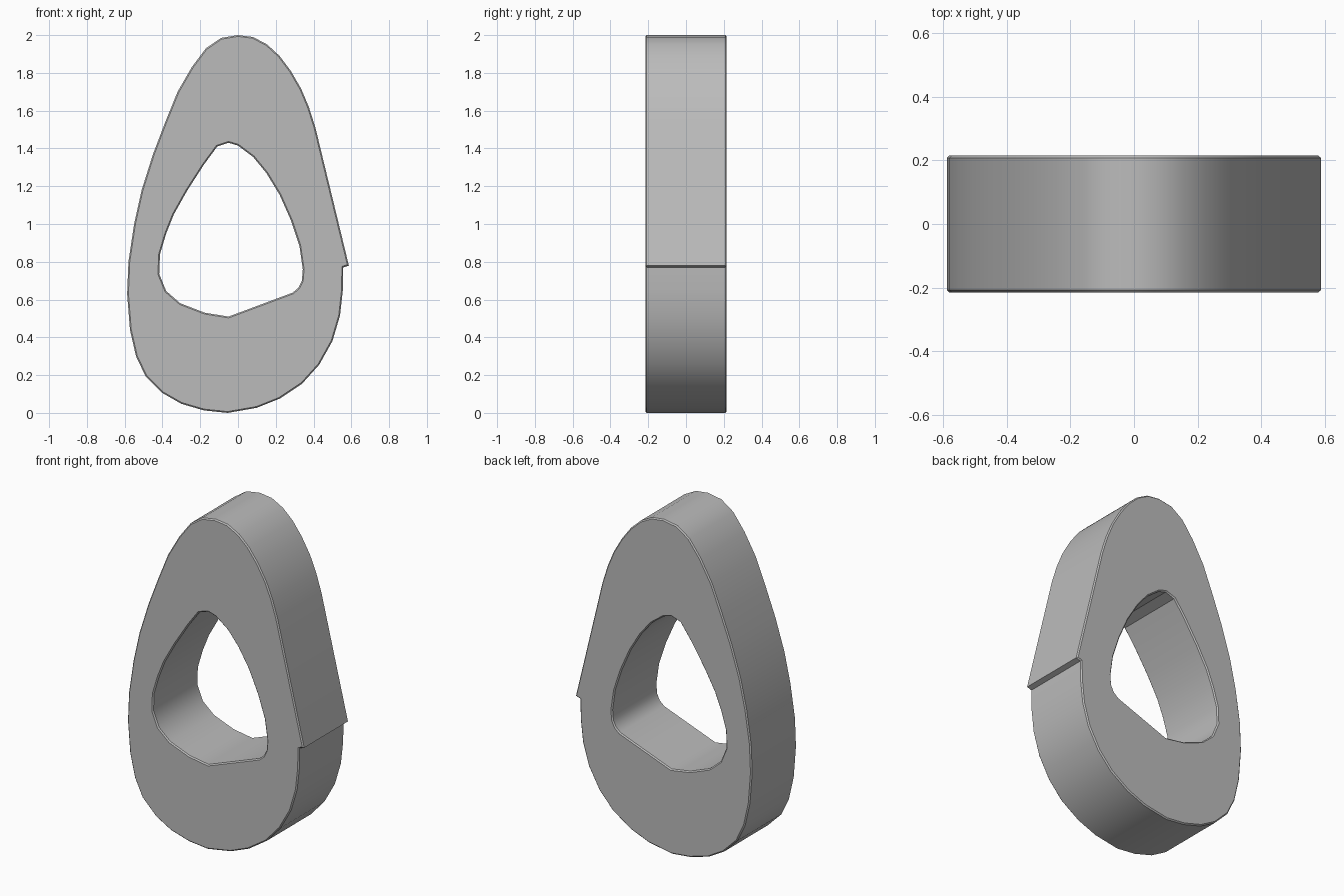
import bpy
import bmesh
import math

default_cube = bpy.data.objects.get("Cube")
if default_cube:
    bpy.data.objects.remove(default_cube, do_unlink=True)

HALF_DEPTH = 0.215
RIM_BEVEL = 0.007

# Outer egg outline, clockwise from the top, with the small step on the left flank
outer_profile = [
    (0, 2), (.08, 1.99), (.155, 1.95), (.22, 1.89), (.28, 1.81), (.335, 1.715),
    (.375, 1.62), (.41, 1.51), (.587, .78), (.557, .77), (.555, .65), (.54, .515),
    (.5, .38), (.43, .255), (.34, .155), (.22, .075), (.1, .027), (-.055, 0),
    (-.18, .013), (-.3, .048), (-.4, .105), (-.49, .195), (-.54, .3), (-.572, .44),
    (-.587, .63), (-.58, .8), (-.55, 1), (-.51, 1.18), (-.45, 1.37), (-.385, 1.54),
    (-.32, 1.7), (-.245, 1.83), (-.17, 1.93), (-.09, 1.985),
]

# Rounded triangular opening
opening_profile = [
    (-.05, 1.43), (0, 1.415), (.08, 1.355), (.15, 1.27), (.22, 1.155), (.28, 1.02),
    (.325, .885), (.343, .76), (.338, .7), (.32, .663), (.29, .637), (-.05, .51),
    (-.175, .53), (-.305, .58), (-.38, .645), (-.417, .735), (-.413, .84),
    (-.38, .95), (-.34, 1.05), (-.27, 1.175), (-.18, 1.315), (-.11, 1.41),
]


def make_material(name, color):
    material = bpy.data.materials.new(name)
    material.use_nodes = True
    material.diffuse_color = color
    material.node_tree.nodes["Principled BSDF"].inputs["Base Color"].default_value = color
    return material


def add_loop(bm, profile):
    """Closed loop of edges on the front plane."""
    verts = [bm.verts.new((x, -HALF_DEPTH, z)) for x, z in profile]
    return [bm.edges.new((a, b)) for a, b in zip(verts, verts[1:] + verts[:1])]


def is_rim(edge):
    """True where a flat front or back face meets a side wall."""
    flat = [abs(face.normal.y) > 0.5 for face in edge.link_faces]
    return len(flat) == 2 and flat[0] != flat[1]


# Fill the ring, extrude it to full depth and soften its rims
bm = bmesh.new()
edges = add_loop(bm, outer_profile) + add_loop(bm, opening_profile)
bmesh.ops.triangle_fill(bm, edges=edges, use_beauty=True, use_dissolve=False)
extruded = bmesh.ops.extrude_face_region(bm, geom=bm.faces[:], use_keep_orig=True)
back_verts = [item for item in extruded["geom"] if isinstance(item, bmesh.types.BMVert)]
bmesh.ops.translate(bm, verts=back_verts, vec=(0, 2 * HALF_DEPTH, 0))
bmesh.ops.recalc_face_normals(bm, faces=bm.faces[:])
bm.normal_update()
bmesh.ops.bevel(bm, geom=[edge for edge in bm.edges if is_rim(edge)], offset=RIM_BEVEL,
                offset_type='OFFSET', segments=1, profile=0.5, affect='EDGES')
bmesh.ops.recalc_face_normals(bm, faces=bm.faces[:])

mesh = bpy.data.meshes.new("egg_ring")
bm.to_mesh(mesh)
bm.free()
mesh.materials.append(make_material("plain grey", (0.5, 0.5, 0.5, 1)))

ring = bpy.data.objects.new("egg_ring", mesh)
bpy.context.collection.objects.link(ring)
bpy.context.view_layer.objects.active = ring
ring.select_set(True)
bpy.ops.object.shade_smooth_by_angle(angle=math.radians(30))
